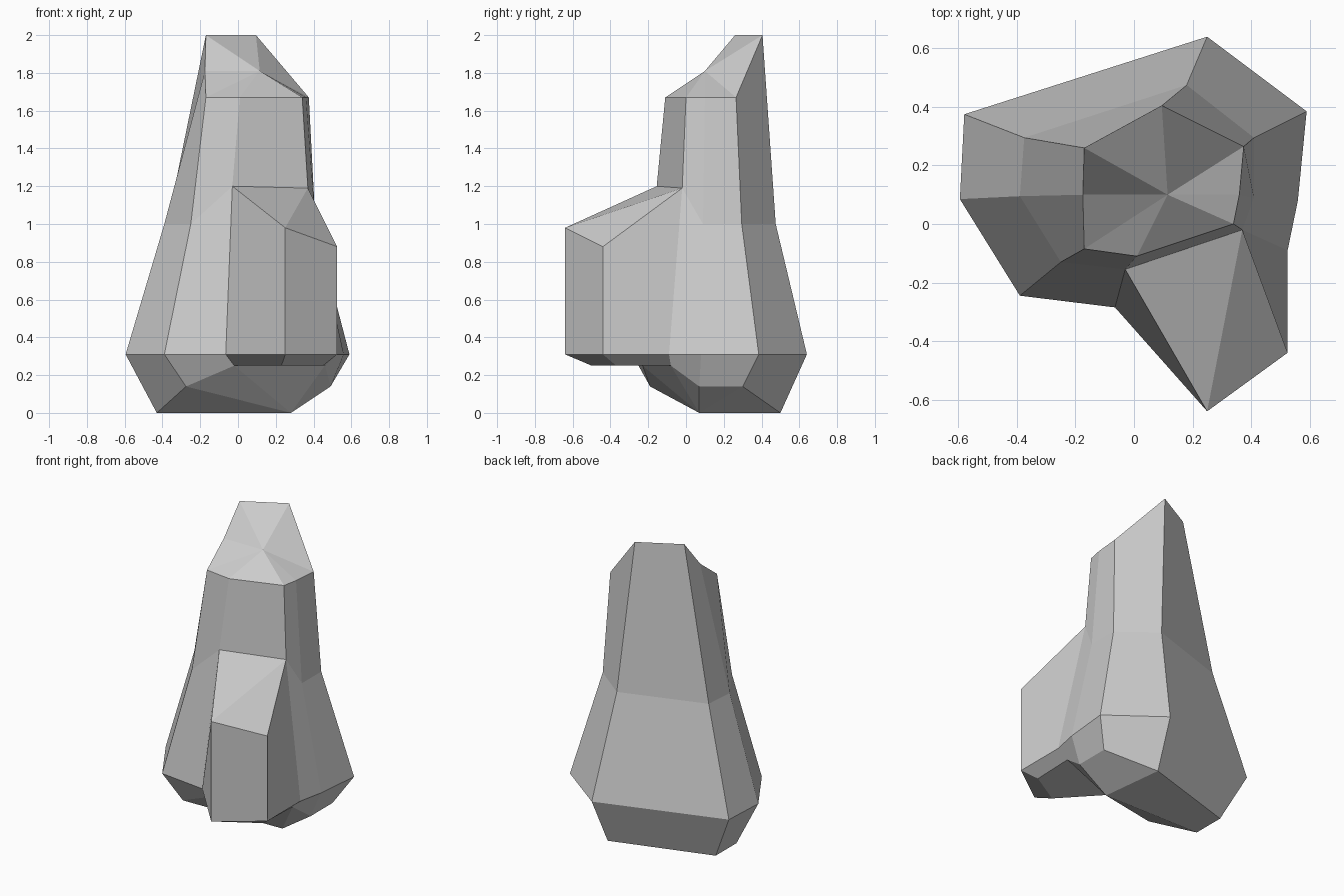
import bpy, bmesh

if "Cube" in bpy.data.objects:
    bpy.data.objects.remove(bpy.data.objects["Cube"])

# Cross-section rings, clockwise from the left side. Columns 3 and 4 are the
# front buttress, which only exists on the lower three rings.
foot = [(-.43, .08, 0), (-.275, -.19, .14), (-.02, -.23, .25), (.23, -.5, .25), (.45, -.37, .25),
        (.46, -.08, .25), (.49, .07, .14), (.49, .3, .14), (.23, .5, 0), (-.43, .3, 0)]
waist = [(x, y, .31) for x, y in (
        (-.595, .085), (-.39, -.245), (-.065, -.285), (.25, -.64), (.525, -.44),
        (.525, -.09), (.56, .08), (.59, .385), (.25, .64), (-.58, .375))]
middle = [(-.39, .095, 1), (-.25, -.13, 1), (-.03, -.155, 1.2), (.25, -.64, .98), (.525, -.44, .88),
          (.37, -.02, 1.19), (.41, .09, 1), (.41, .295, 1), (.18, .475, 1), (-.375, .295, 1)]
shoulder = [(-.175, .1, 1.81), (-.17, -.085, 1.67), (.01, -.11, 1.67), (.34, 0, 1.67),
            (.36, .1, 1.67), (.375, .265, 1.67), (.095, .405, 2), (-.17, .26, 2)]


def bridge(bm, a, b):
    for i in range(len(a)):
        j = (i + 1) % len(a)
        bm.faces.new((a[i], a[j], b[j], b[i]))


def fan(bm, ring, point):
    tip = bm.verts.new(point)
    for i in range(len(ring)):
        bm.faces.new((ring[i], ring[(i + 1) % len(ring)], tip))


bm = bmesh.new()
r0, r1, r2, r3 = [[bm.verts.new(p) for p in ring] for ring in (foot, waist, middle, shoulder)]

# Lower body with buttress, then the upper body without it
bridge(bm, r0, r1)
bridge(bm, r1, r2)
bridge(bm, r2[:3] + r2[5:], r3)

# Sloping top and underside of the buttress
bm.faces.new((r2[2], r2[3], r2[5]))
bm.faces.new((r2[3], r2[4], r2[5]))
bm.faces.new(r0[2:6])

# Faceted crown and base
fan(bm, r3, (.115, .1, 1.81))
fan(bm, r0[:3] + r0[5:], (.28, .07, 0))

bmesh.ops.recalc_face_normals(bm, faces=bm.faces)
mesh = bpy.data.meshes.new("rock")
bm.to_mesh(mesh)
bm.free()
bpy.context.collection.objects.link(bpy.data.objects.new("rock", mesh))
